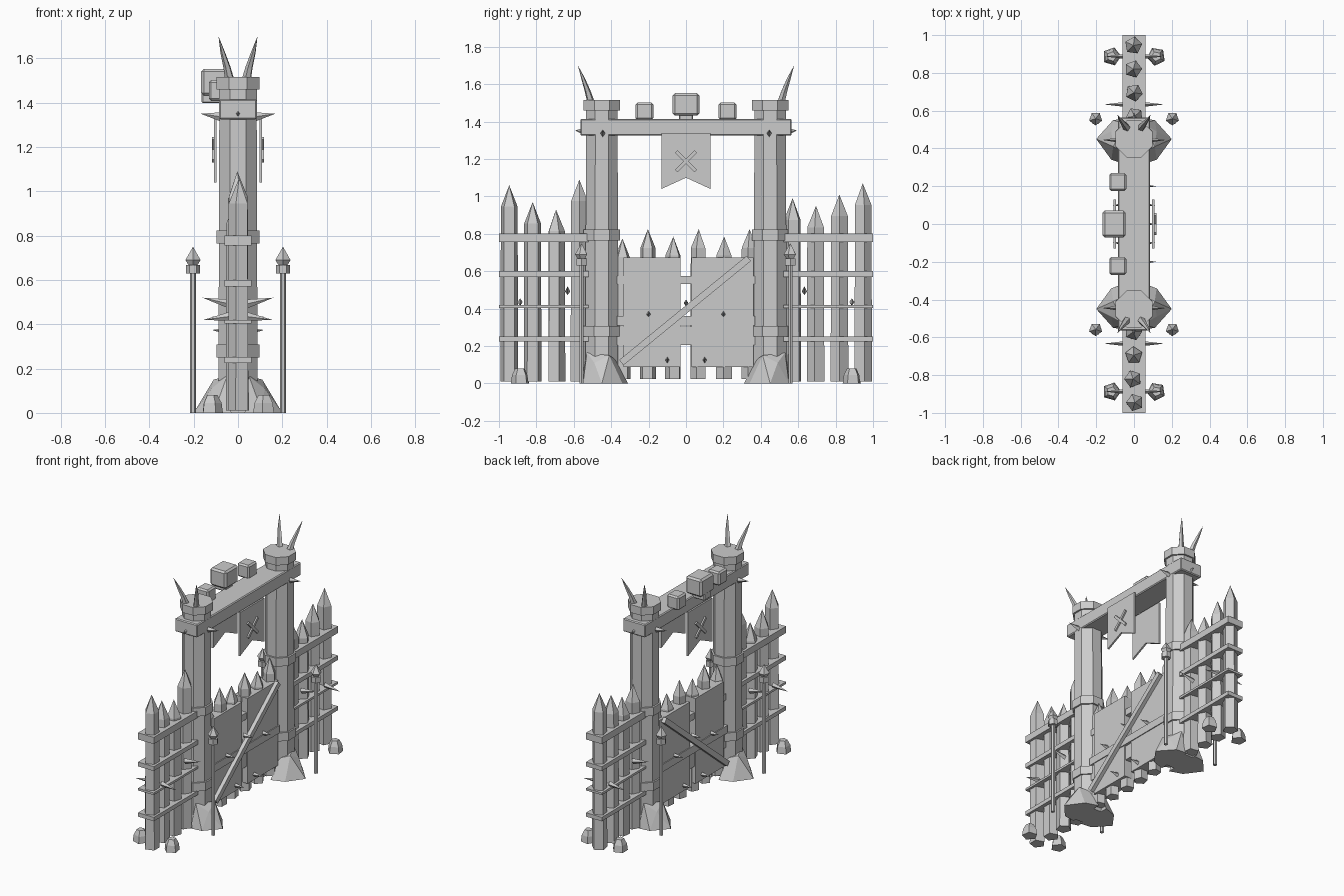
import bpy, bmesh, math, random
from mathutils import Vector, Matrix

random.seed(4)
if "Cube" in bpy.data.objects:
    bpy.data.objects.remove(bpy.data.objects["Cube"])

grey = bpy.data.materials.new("plain_grey")
grey.use_nodes = True
grey.diffuse_color = (0.6, 0.6, 0.6, 1)
grey.node_tree.nodes["Principled BSDF"].inputs["Base Color"].default_value = (0.6, 0.6, 0.6, 1)


def finish(name, bm):
    bmesh.ops.recalc_face_normals(bm, faces=bm.faces)
    mesh = bpy.data.meshes.new(name)
    bm.to_mesh(mesh)
    bm.free()
    mesh.materials.append(grey)
    obj = bpy.data.objects.new(name, mesh)
    bpy.context.scene.collection.objects.link(obj)
    return obj


def box(name, centre, size, bevel=0, tilt=0):
    """Box, optionally chamfered and tilted about the x axis."""
    bm = bmesh.new()
    bmesh.ops.create_cube(bm, size=1)
    bm.transform(Matrix.Translation(centre) @ Matrix.Rotation(tilt, 4, 'X') @ Matrix.Diagonal((*size, 1)))
    if bevel:
        bmesh.ops.bevel(bm, geom=bm.edges[:], offset=bevel, segments=1, affect='EDGES')
    return finish(name, bm)


def stack(name, rings, sides, turn=0, squash=1):
    """Skin polygon rings given as (centre, radius); radius 0 is a point."""
    bm = bmesh.new()
    axis = (Vector(rings[-1][0]) - Vector(rings[0][0])).normalized()
    frame = axis.to_track_quat('Z', 'Y')
    loops = []
    for centre, radius in rings:
        angles = [turn + math.tau * i / sides for i in range(sides)] if radius else [0]
        loops.append([bm.verts.new(Vector(centre) + frame @ Vector(
            (radius * math.cos(a) * squash, radius * math.sin(a), 0))) for a in angles])
    for low, high in zip(loops, loops[1:]):
        for i in range(sides):
            j = (i + 1) % sides
            quad = [low[i % len(low)], low[j % len(low)], high[j % len(high)], high[i % len(high)]]
            bm.faces.new(list(dict.fromkeys(quad)))
    for loop in (loops[0], loops[-1]):
        if len(loop) > 2:
            bm.faces.new(loop)
    return finish(name, bm)


def column(name, x, y, profile, sides, turn=0):
    return stack(name, [((x, y, z), r) for z, r in profile], sides, turn)


def hull(name, points):
    bm = bmesh.new()
    for p in points:
        bm.verts.new(p)
    bmesh.ops.convex_hull(bm, input=bm.verts[:])
    return finish(name, bm)


def spike(name, base, tip, radius=0.02):
    return stack(name, [(base, radius), (tip, 0)], 4, 0, 0.7)


def picket(name, y, top, bottom, radius, point):
    x = random.uniform(-0.006, 0.006)
    column(name, x, y, [(bottom, radius), (top - point, radius * 0.94), (top, 0)],
           5, random.uniform(0, math.tau))


EIGHTH = math.pi / 8

# Side fences: sharpened pickets joined by rails
fence_heights = {-1: (1.09, 0.93, 0.97, 1.06), 1: (0.99, 0.95, 1.01, 1.07)}
for end in (-1, 1):
    for i, top in enumerate(fence_heights[end]):
        picket("fence_picket", end * (0.57 + 0.125 * i), top, 0.01, 0.05, 0.115)
    for z, thick in ((0.778, 0.046), (0.585, 0.03), (0.412, 0.015), (0.238, 0.027)):
        box("fence_rail", (0, end * 0.76, z), (0.12, 0.48, thick))
    for side in (-1, 1):
        spike("fence_spike", (side * 0.04, end * 0.633, 0.492), (side * 0.16, end * 0.633, 0.52))
        spike("fence_spike", (side * 0.04, end * 0.887, 0.435), (side * 0.155, end * 0.887, 0.42))

# Gate posts with bands, caps, horns and stone footings
for end in (-1, 1):
    y = end * 0.45
    column("gate_post", 0, y, [(0, 0.096), (1.45, 0.091)], 8, EIGHTH)
    for z in (0.25, 0.765):
        column("post_band", 0, y, [(z, 0.106), (z + 0.058, 0.106)], 8, EIGHTH)
    column("post_cap", 0, y, [(1.41, 0.092), (1.46, 0.092), (1.46, 0.105), (1.515, 0.105)], 8, EIGHTH)
    for side in (-1, 1):
        stack("cap_horn", [((side * 0.035, end * 0.505, 1.49), 0.022),
                           ((side * 0.05, end * 0.525, 1.56), 0.016),
                           ((side * 0.07, end * 0.55, 1.63), 0.01),
                           ((side * 0.088, end * 0.578, 1.7), 0)], 5)
        footing = [(0.03, -0.14, 0), (0.12, -0.11, 0), (0.2, 0, 0), (0.11, 0.1, 0), (0.03, 0.11, 0),
                   (0.05, -0.07, 0.13), (0.11, -0.04, 0.15), (0.12, 0.04, 0.11), (0.05, 0.08, 0.165)]
        hull("footing_stone", [(side * u, y + end * v, w) for u, v, w in footing])
        spike("beam_spike", (side * 0.08, end * 0.445, 1.337), (side * 0.168, end * 0.445, 1.35))

        # Ground stones beside the fence
        column("ground_stone", side * 0.118, end * 0.887, [(0, 0.05), (0.045, 0.044), (0.08, 0.026)],
               5, 0.4 + side)

        # Freestanding torch poles
        px, py = side * 0.203, end * 0.558
        column("torch_pole", px, py, [(0, 0.013), (0.64, 0.013)], 6)
        column("torch_collar", px, py, [(0.63, 0.032), (0.668, 0.032)], 6)
        column("torch_flame", px, py, [(0.665, 0.02), (0.69, 0.036), (0.75, 0)], 5, 0.3)
    spike("beam_end_spike", (0, end * 0.56, 1.35), (0, end * 0.592, 1.352), 0.014)

# Lintel beam and the blocks sitting on its back edge
box("lintel_beam", (0, 0, 1.37), (0.17, 1.13, 0.09), 0.006)
box("large_block", (-0.105, 0, 1.492), (0.122, 0.142, 0.12), 0.012)
box("large_block_jaw", (-0.115, 0, 1.425), (0.1, 0.075, 0.055), 0.006)
for end in (-1, 1):
    box("small_block", (-0.086, end * 0.222, 1.455), (0.09, 0.094, 0.094), 0.01)

# Swallow-tailed banners with raised crosses, one on each face
outline = [(-0.131, 1.34), (-0.131, 1.04), (0, 1.1), (0.131, 1.04), (0.131, 1.34)]
for side in (-1, 1):
    bm = bmesh.new()
    cloth = bm.faces.new([bm.verts.new((side * 0.096, y, z)) for y, z in outline])
    extruded = bmesh.ops.extrude_face_region(bm, geom=[cloth])["geom"]
    bmesh.ops.translate(bm, vec=(side * 0.012, 0, 0),
                        verts=[v for v in extruded if isinstance(v, bmesh.types.BMVert)])
    finish("banner", bm)
    for tilt in (-1, 1):
        box("banner_cross", (side * 0.112, 0, 1.188), (0.012, 0.146, 0.018), 0, tilt * math.pi / 4)

# Double gate: pickets, plank panels, rails and diagonal braces
for i, top in enumerate((0.775, 0.825, 0.785, 0.825, 0.785, 0.825)):
    picket("gate_picket", (i - 2.5) * 0.136, top, 0.025, 0.045, 0.1)
for end, outer in ((-1, 0.335), (1, 0.362)):
    box("gate_panel", (0, end * (0.03 + outer) / 2, 0.38), (0.104, outer - 0.03, 0.585))
for z, height, depth in ((0.553, 0.045, 0.09), (0.335, 0.052, 0.116), (0.255, 0.1, 0.09)):
    box("gate_rail", (0, 0, z), (depth, 0.74, height))
for side in (-1, 1):
    box("gate_brace", (side * 0.068, -0.005, 0.39), (0.026, 0.88, 0.036), 0, math.atan2(0.56, 0.685))
    for y, z in ((-0.2, 0.37), (0.2, 0.37), (0, 0.43), (-0.1, 0.125), (0.1, 0.125)):
        spike("gate_spike", (side * 0.045, y, z), (side * 0.116, y, z + 0.004), 0.018)
